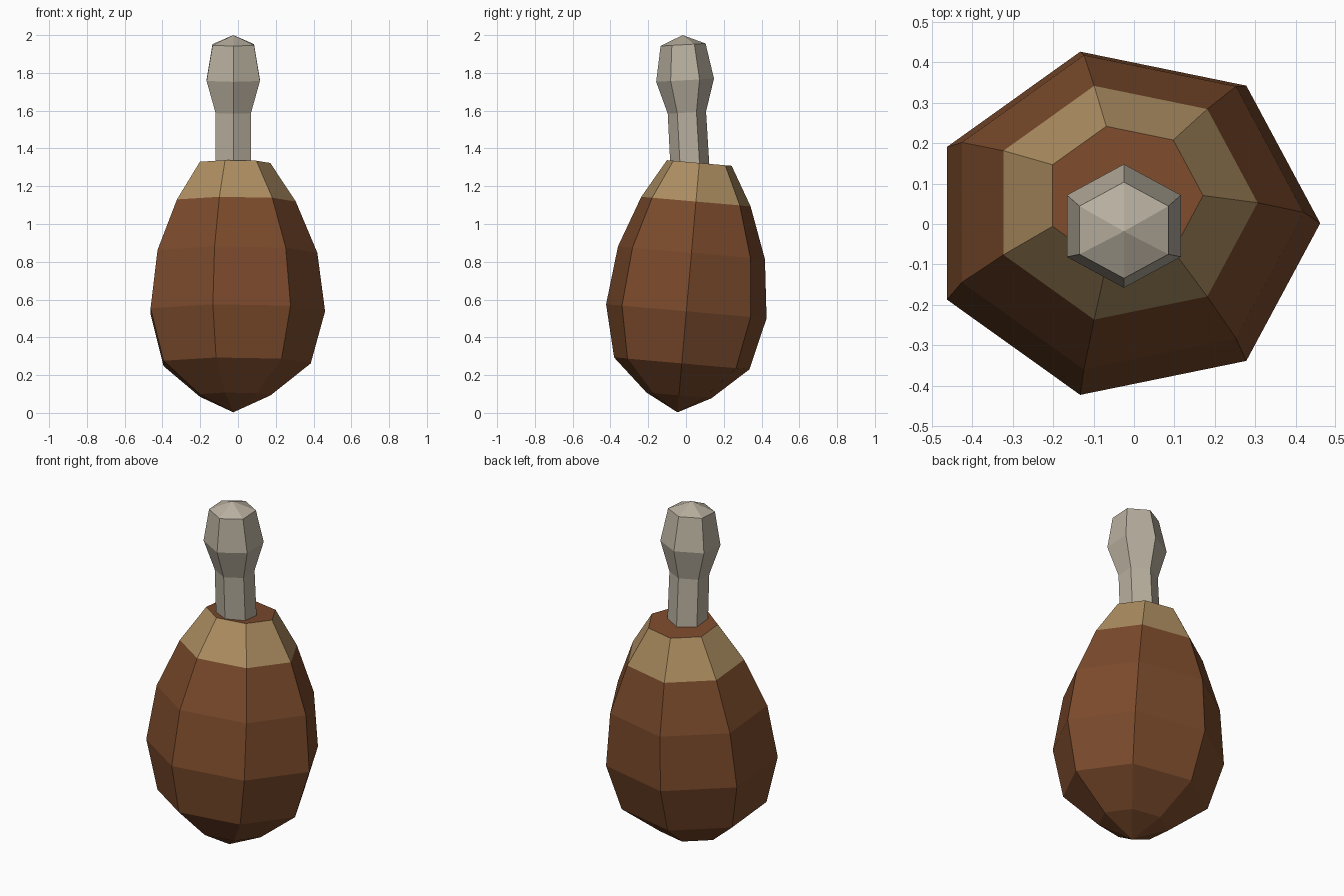
import bpy, bmesh
from math import sin, cos, pi, radians

if "Cube" in bpy.data.objects:
    bpy.data.objects.remove(bpy.data.objects["Cube"])


def material(name, rgb):
    m = bpy.data.materials.new(name)
    m.diffuse_color = (*rgb, 1)
    m.use_nodes = True
    m.node_tree.nodes["Principled BSDF"].inputs["Base Color"].default_value = m.diffuse_color
    return m


def lathe(name, profile, sides, start, squash, loc, tilt, mats, band=None):
    """Faceted turned form; radius 0 makes a point, band = ring gap with 2nd material."""
    bm = bmesh.new()
    rings = []
    for r, z in profile:
        n = 1 if r == 0 else sides
        rings.append([bm.verts.new((r * cos(start + 2 * pi * i / sides),
                                    r * squash * sin(start + 2 * pi * i / sides), z))
                      for i in range(n)])
    for k, (a, b) in enumerate(zip(rings, rings[1:])):
        for i in range(sides):
            j = (i + 1) % sides
            loop = [a[i % len(a)], a[j % len(a)], b[j % len(b)], b[i % len(b)]]
            f = bm.faces.new(list(dict.fromkeys(loop)))
            f.material_index = 1 if k == band else 0
    for ring in (rings[0], rings[-1]):
        if len(ring) > 1:
            bm.faces.new(ring)
    bmesh.ops.recalc_face_normals(bm, faces=bm.faces)
    me = bpy.data.meshes.new(name)
    bm.to_mesh(me)
    bm.free()
    for m in mats:
        me.materials.append(m)
    ob = bpy.data.objects.new(name, me)
    ob.location = loc
    ob.rotation_euler = (radians(tilt), 0, 0)
    bpy.context.collection.objects.link(ob)
    return ob


brown = material("brown", (0.20, 0.070, 0.025))
tan = material("tan", (0.42, 0.27, 0.12))
bone = material("warm_grey", (0.48, 0.43, 0.345))

# Seven-sided egg-shaped body, leaning back, with a tan collar band
lathe("body",
      [(0, 0), (0.197, 0.09), (0.41, 0.26), (0.486, 0.537), (0.445, 0.848),
       (0.331, 1.12), (0.196, 1.325)],
      7, 0, 0.9, (-0.025, -0.045, 0.003), -5, [brown, tan], band=5)

# Six-sided knobbed handle, leaning slightly forward
lathe("handle",
      [(0.11, 0), (0.108, 0.31), (0.163, 0.482), (0.127, 0.67), (0, 0.721)],
      6, pi / 6, 0.94, (-0.025, 0.022, 1.28), 3.2, [bone])
